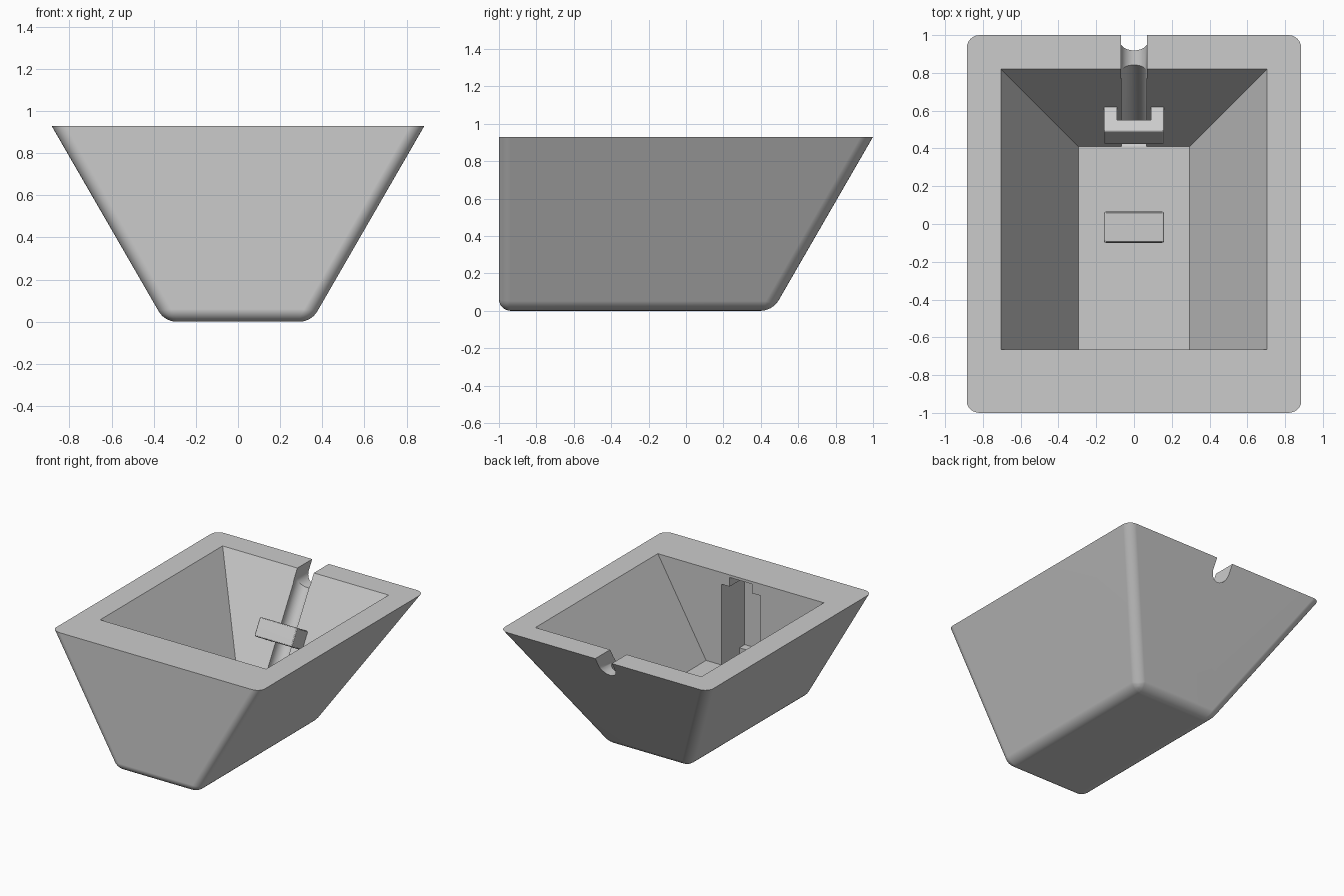
import bpy, bmesh
from math import radians, tan
from mathutils import Matrix, Vector

old = bpy.data.objects.get("Cube")
if old:
    bpy.data.objects.remove(old, do_unlink=True)

SLOPE = tan(radians(30))
RIM, FLOOR = 0.93, 0.22

grey = bpy.data.materials.new("plain_grey")
grey.use_nodes = True
grey.diffuse_color = (0.6, 0.6, 0.6, 1)
grey.node_tree.nodes["Principled BSDF"].inputs["Base Color"].default_value = (0.6, 0.6, 0.6, 1)


def make_object(name, bm):
    bmesh.ops.recalc_face_normals(bm, faces=bm.faces)
    mesh = bpy.data.meshes.new(name)
    bm.to_mesh(mesh)
    bm.free()
    mesh.materials.append(grey)
    obj = bpy.data.objects.new(name, mesh)
    bpy.context.collection.objects.link(obj)
    return obj


def activate(obj):
    bpy.ops.object.select_all(action='DESELECT')
    obj.select_set(True)
    bpy.context.view_layer.objects.active = obj


def prism(half_x, y0, y1, z0, z1, slope=0.0):
    """Box whose two sides and back flare outwards by slope; sizes are at z0."""
    bm = bmesh.new()
    rings = []
    for z, grow in ((z0, 0), (z1, slope * (z1 - z0))):
        x, back = half_x + grow, y1 + grow
        rings.append([bm.verts.new((px, py, z)) for px, py in ((-x, y0), (x, y0), (x, back), (-x, back))])
    low, high = rings
    bm.faces.new(low[::-1])
    bm.faces.new(high)
    for i in range(4):
        j = (i + 1) % 4
        bm.faces.new((low[i], low[j], high[j], high[i]))
    return bm


def rod(start, end, radius):
    """Cylinder between two points."""
    start, end = Vector(start), Vector(end)
    axis = end - start
    turn = axis.to_track_quat('Z', 'Y').to_matrix().to_4x4()
    bm = bmesh.new()
    bmesh.ops.create_cone(bm, cap_ends=True, segments=48, radius1=radius, radius2=radius,
                          depth=axis.length, matrix=Matrix.Translation((start + end) / 2) @ turn)
    return bm


def cut(target, bm):
    cutter = make_object("cutter", bm)
    cutter.hide_render = True
    activate(target)
    mod = target.modifiers.new("cut", 'BOOLEAN')
    mod.operation, mod.solver, mod.object = 'DIFFERENCE', 'EXACT', cutter
    bpy.ops.object.modifier_apply(modifier=mod.name)
    bpy.data.objects.remove(cutter, do_unlink=True)


def smooth(obj):
    activate(obj)
    bpy.ops.object.shade_smooth_by_angle(angle=radians(25))
    obj.modifiers.new("weighted", 'WEIGHTED_NORMAL').keep_sharp = True


def staple(name, place, length):
    """U-shaped cable bridge: prongs down, cable runs along local y."""
    half, gap, high, under = 0.16, 0.09, 0.15, 0.08
    outline = [(-half, -0.01), (-half, high), (half, high), (half, -0.01),
               (gap, -0.01), (gap, under), (-gap, under), (-gap, -0.01)]
    bm = bmesh.new()
    face = bm.faces.new([bm.verts.new((x, -length / 2, z)) for x, z in outline])
    out = bmesh.ops.extrude_face_region(bm, geom=[face])
    moved = [v for v in out["geom"] if isinstance(v, bmesh.types.BMVert)]
    bmesh.ops.translate(bm, verts=moved, vec=(0, length, 0))
    bmesh.ops.recalc_face_normals(bm, faces=bm.faces)
    rounded = [e for e in bm.edges if all(v.co.z > 0.1 or abs(v.co.x) > 0.15 for v in e.verts)]
    bmesh.ops.bevel(bm, geom=rounded, offset=0.012, segments=3, profile=0.5, affect='EDGES')
    bm.transform(place)
    smooth(make_object(name, bm))


# Tapered body with rounded edges everywhere except the flat rim
bm = prism(0.885 - RIM * SLOPE, -1, 1 - RIM * SLOPE, 0, RIM, SLOPE)
edges = [e for e in bm.edges if min(v.co.z for v in e.verts) < 0.01]
bmesh.ops.recalc_face_normals(bm, faces=bm.faces)
bmesh.ops.bevel(bm, geom=edges, offset=0.06, segments=6, profile=0.5, affect='EDGES')
body = make_object("planter_body", bm)

# Tapered cavity
cut(body, prism(0.295, -0.665, 0.41, FLOOR, 1.1, SLOPE))

# Stepped pocket inside the front wall
cut(body, prism(0.165, -0.945, -0.6, FLOOR, 0.84))
cut(body, prism(0.095, -0.945, -0.6, 0.7, 0.91))

# Cable channel: open notch through the back rim, groove down the back wall
cut(body, rod((0, 0.72, 0.86), (0, 1.2, 0.86), 0.07))
cut(body, prism(0.07, 0.7, 1.2, 0.86, 1.1))
foot = Vector((0, 0.427, FLOOR - 0.01))
cut(body, rod(foot, foot + Vector((0, SLOPE, 1)) * 0.8, 0.0695))
smooth(body)

# Cable staples on the floor and the sloping back wall
staple("floor_staple", Matrix.Translation((0, -0.017, FLOOR)), 0.165)
staple("back_staple", Matrix.Translation((0, 0.585, 0.523)) @ Matrix.Rotation(radians(60), 4, 'X'), 0.14)

# Low ledge at the bottom of the front pocket
make_object("pocket_ledge", prism(0.163, -0.947, -0.88, FLOOR - 0.01, 0.27))
